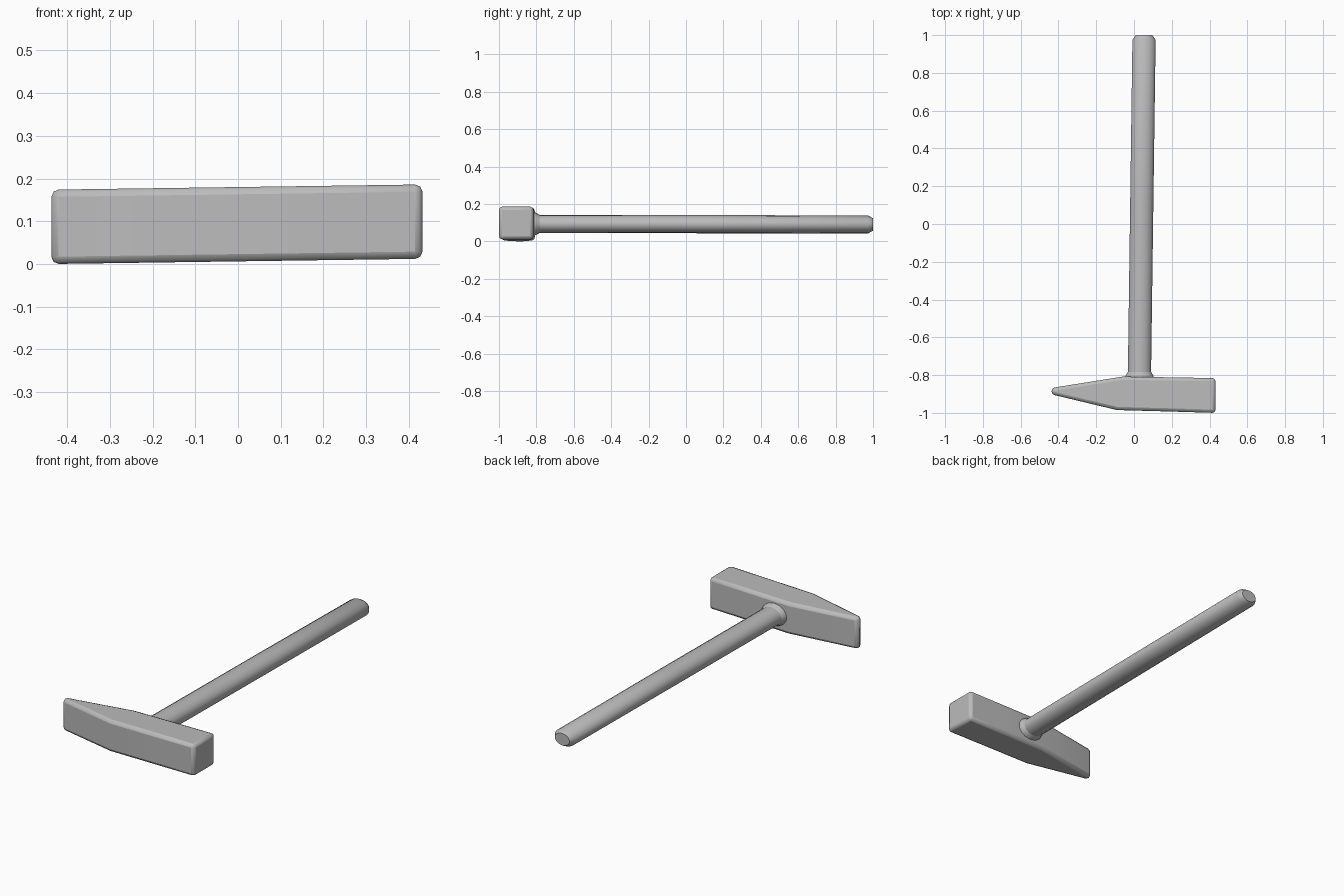
import bpy, bmesh, math

if "Cube" in bpy.data.objects:
    bpy.data.objects.remove(bpy.data.objects["Cube"], do_unlink=True)

grey = bpy.data.materials.new("plain_grey")
grey.use_nodes = True
grey.diffuse_color = (0.5, 0.5, 0.5, 1)
grey.node_tree.nodes["Principled BSDF"].inputs["Base Color"].default_value = (0.5, 0.5, 0.5, 1)


def finish(name, bm, bevel=0.0, angle=35):
    """Turn a bmesh into a grey, smooth-shaded object."""
    bmesh.ops.recalc_face_normals(bm, faces=bm.faces)
    mesh = bpy.data.meshes.new(name)
    bm.to_mesh(mesh)
    bm.free()
    mesh.materials.append(grey)
    obj = bpy.data.objects.new(name, mesh)
    bpy.context.collection.objects.link(obj)
    if bevel:
        mod = obj.modifiers.new("soft_edges", 'BEVEL')
        mod.width = bevel
        mod.segments = 2
        mod.limit_method = 'ANGLE'
        mod.angle_limit = math.radians(30)
    bpy.ops.object.select_all(action='DESELECT')
    obj.select_set(True)
    bpy.context.view_layer.objects.active = obj
    bpy.ops.object.shade_smooth_by_angle(angle=math.radians(angle))
    return obj


def loft(name, rings, sides):
    """Join elliptical rings (x, y, z, half width, half height) along y."""
    bm = bmesh.new()
    loops = []
    for x, y, z, rx, rz in rings:
        loops.append([bm.verts.new((x + rx * math.cos(a), y, z + rz * math.sin(a)))
                      for a in (2 * math.pi * (i + 0.5) / sides for i in range(sides))])
    for a, b in zip(loops, loops[1:]):
        for i in range(sides):
            j = (i + 1) % sides
            bm.faces.new((a[i], a[j], b[j], b[i]))
    bm.faces.new(loops[0])
    bm.faces.new(loops[-1])
    return finish(name, bm)


# Head: wedge outline pulled upward, rising slightly toward the striking face
outline = [(-0.437, -0.902), (-0.09, -0.985), (0.2, -0.993), (0.432, -1.0),
           (0.432, -0.816), (0.2, -0.812), (-0.06, -0.808), (-0.437, -0.868)]
bm = bmesh.new()
base = bm.faces.new([bm.verts.new((x, y, 0.006 + 0.014 * x)) for x, y in outline])
top = bmesh.ops.extrude_face_region(bm, geom=[base])
bmesh.ops.translate(bm, vec=(0, 0, 0.174),
                    verts=[v for v in top["geom"] if isinstance(v, bmesh.types.BMVert)])
finish("hammer_head", bm, bevel=0.019)

# Handle: slightly leaning oval shaft with a chamfered butt
loft("handle", [(0.028, -0.86, 0.094, 0.063, 0.049),
                (0.041, 0.10, 0.093, 0.063, 0.049),
                (0.053, 0.975, 0.091, 0.063, 0.047),
                (0.053, 1.0, 0.091, 0.045, 0.033)], 14)

# Collar: short flare where the handle meets the head
loft("handle_collar", [(0.029, -0.83, 0.094, 0.078, 0.064),
                       (0.029, -0.802, 0.094, 0.075, 0.060),
                       (0.029, -0.780, 0.094, 0.061, 0.047)], 14)
